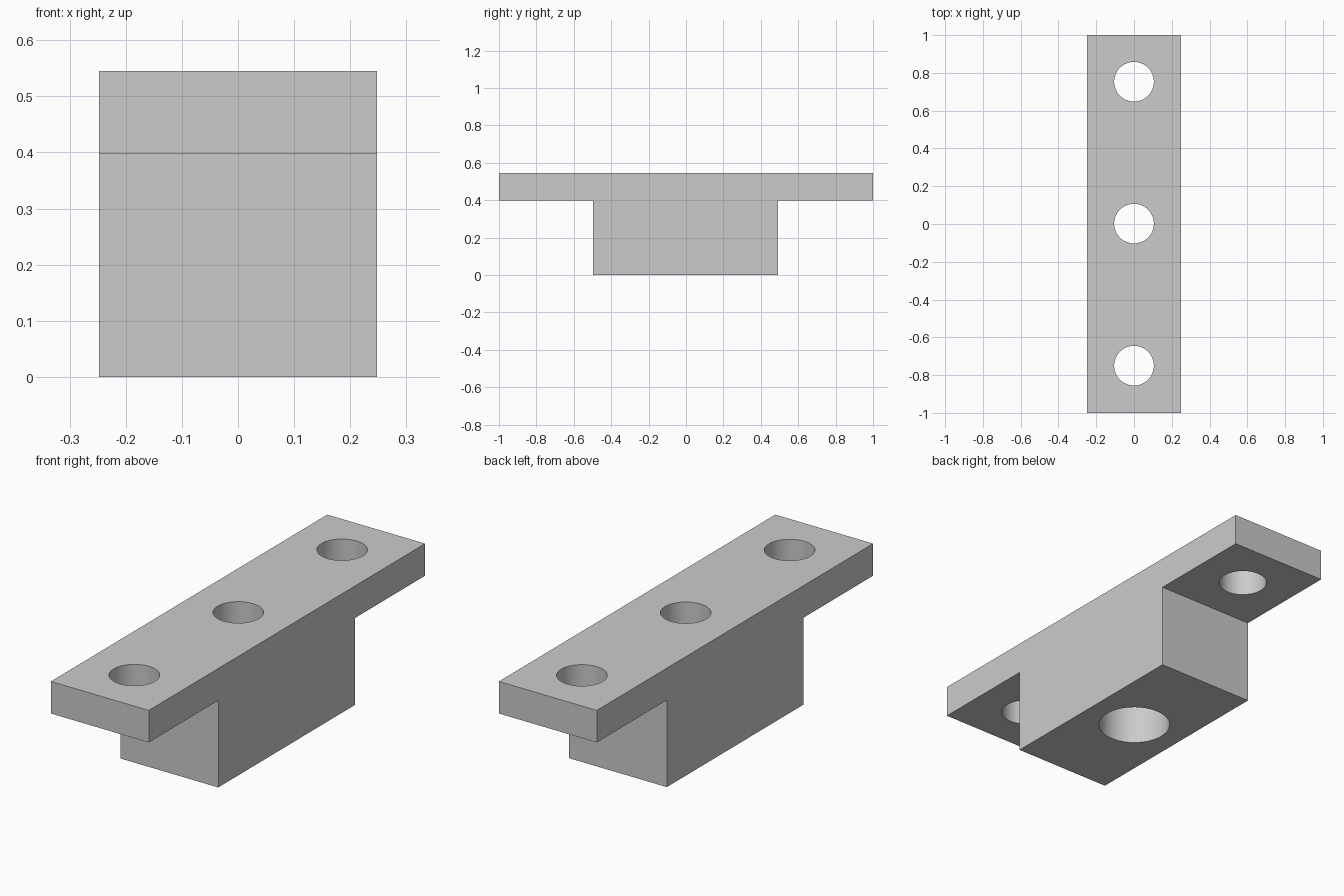
import bpy
import bmesh

WIDTH, TOP, SHELF = 0.496, 0.545, 0.398
BACK, FRONT = 0.493, -0.497          # ends of the lower block
HOLE_R, BORE_R = 0.105, 0.157

default = bpy.data.objects.get("Cube")
if default:
    bpy.data.objects.remove(default, do_unlink=True)

grey = bpy.data.materials.new("plain_grey")
grey.use_nodes = True
colour = (0.6, 0.6, 0.6, 1)
grey.diffuse_color = colour
grey.node_tree.nodes["Principled BSDF"].inputs["Base Color"].default_value = colour

# T-shaped side profile, extruded across the width
profile = [(FRONT, 0), (BACK, 0), (BACK, SHELF), (1, SHELF),
           (1, TOP), (-1, TOP), (-1, SHELF), (FRONT, SHELF)]
bm = bmesh.new()
face = bm.faces.new([bm.verts.new((-WIDTH / 2, y, z)) for y, z in profile])
side = bmesh.ops.extrude_face_region(bm, geom=[face])["geom"]
bmesh.ops.translate(bm, vec=(WIDTH, 0, 0),
                    verts=[v for v in side if isinstance(v, bmesh.types.BMVert)])
bmesh.ops.recalc_face_normals(bm, faces=bm.faces)
mesh = bpy.data.meshes.new("t_block")
bm.to_mesh(mesh)
bm.free()
body = bpy.data.objects.new("t_block", mesh)
bpy.context.collection.objects.link(body)
mesh.materials.append(grey)


def drill(name, y, radius, bottom, top):
    """Cut a round vertical hole through the body."""
    bpy.ops.mesh.primitive_cylinder_add(vertices=64, radius=radius, depth=top - bottom,
                                        location=(0, y, (top + bottom) / 2))
    cutter = bpy.context.object
    cutter.name = name
    cutter.hide_render = True
    cutter.data.materials.append(grey)
    bpy.context.view_layer.objects.active = body
    cut = body.modifiers.new(name, 'BOOLEAN')
    cut.operation, cut.solver, cut.object = 'DIFFERENCE', 'EXACT', cutter
    bpy.ops.object.modifier_apply(modifier=name)
    bpy.data.objects.remove(cutter, do_unlink=True)


# Three bolt holes, the middle one widened from below
for label, y in (("front", -0.75), ("middle", 0.002), ("back", 0.753)):
    drill(label + "_hole", y, HOLE_R, -0.1, TOP + 0.1)
drill("counterbore", 0.002, BORE_R, -0.1, SHELF)

# Smooth hole walls, sharp edges elsewhere
bpy.ops.object.select_all(action='DESELECT')
body.select_set(True)
bpy.context.view_layer.objects.active = body
bpy.ops.object.shade_smooth_by_angle()
